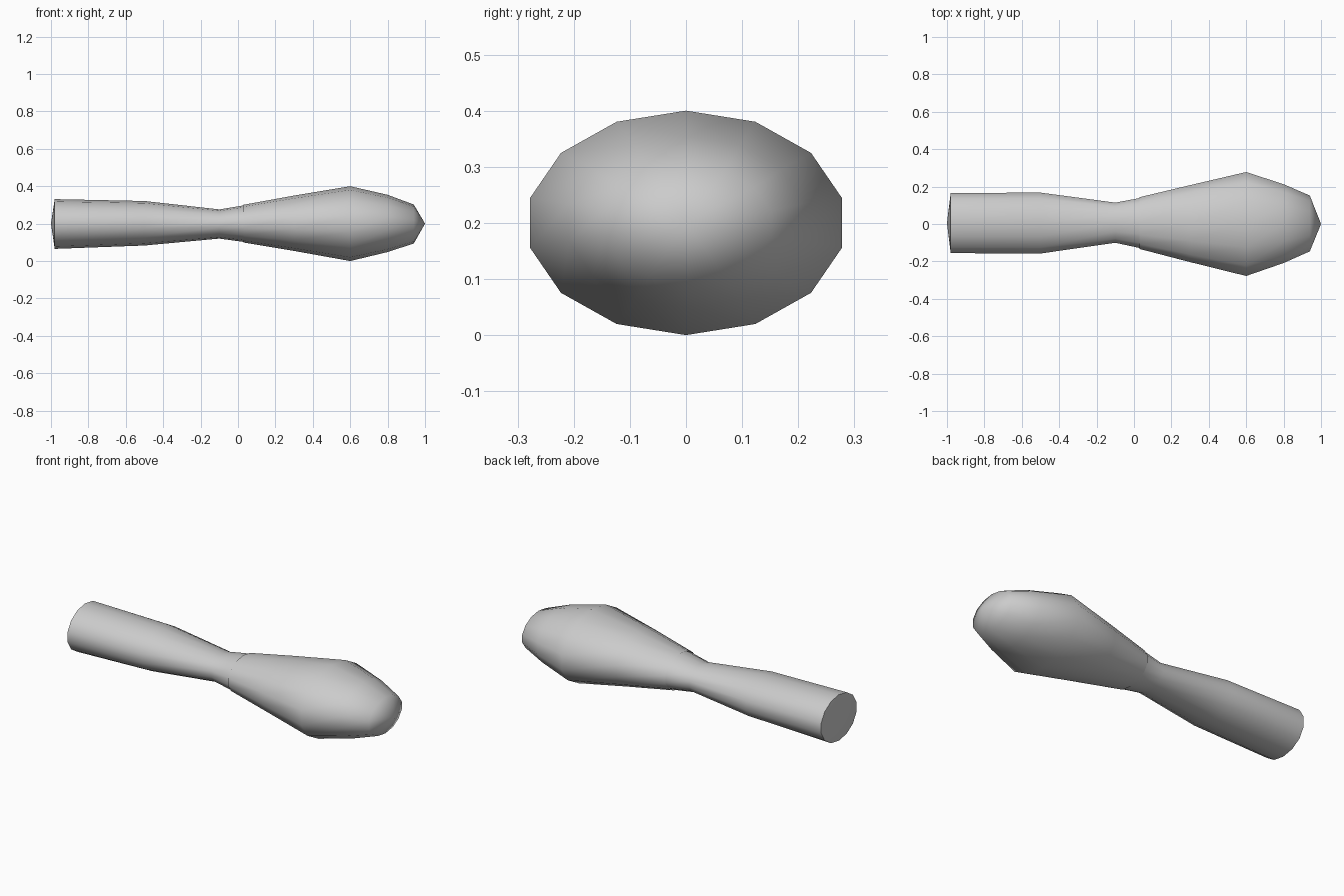
import bpy, bmesh, math

if "Cube" in bpy.data.objects:
    bpy.data.objects.remove(bpy.data.objects["Cube"])

SIDES = 14


def loft(name, sections, start_tip=None, end_tip=None):
    """Skin elliptical rings along x: (x, y centre, z centre, y radius, z radius)."""
    bm = bmesh.new()
    rings = []
    for x, cy, cz, ry, rz in sections:
        rings.append([bm.verts.new((x, cy + ry * math.sin(2 * math.pi * i / SIDES),
                                    cz + rz * math.cos(2 * math.pi * i / SIDES)))
                      for i in range(SIDES)])
    for a, b in zip(rings, rings[1:]):
        for i in range(SIDES):
            j = (i + 1) % SIDES
            bm.faces.new((a[i], a[j], b[j], b[i]))
    for tip, ring in ((start_tip, rings[0]), (end_tip, rings[-1])):
        if tip:
            v = bm.verts.new(tip)
            for i in range(SIDES):
                bm.faces.new((ring[i], ring[(i + 1) % SIDES], v))
    bmesh.ops.recalc_face_normals(bm, faces=bm.faces)
    mesh = bpy.data.meshes.new(name)
    bm.to_mesh(mesh)
    bm.free()
    obj = bpy.data.objects.new(name, mesh)
    bpy.context.collection.objects.link(obj)
    bpy.context.view_layer.objects.active = obj
    obj.select_set(True)
    bpy.ops.object.shade_smooth_by_angle(angle=math.radians(50))
    obj.select_set(False)
    return obj


# Handle with a pinched neck and shallow domed end
loft("handle", [
    (-0.98, 0.005, 0.198, 0.165, 0.133),
    (-0.50, 0.005, 0.202, 0.167, 0.119),
    (-0.10, 0.007, 0.198, 0.110, 0.078),
    (0.04, 0.005, 0.200, 0.139, 0.099),
], start_tip=(-1.0, 0.005, 0.2))

# Bulbous head tapering to a blunt nose
loft("head", [
    (0.03, 0.005, 0.200, 0.142, 0.101),
    (0.30, 0.002, 0.202, 0.211, 0.148),
    (0.60, 0.000, 0.200, 0.285, 0.200),
    (0.80, 0.002, 0.201, 0.216, 0.153),
    (0.94, 0.003, 0.198, 0.153, 0.104),
], end_tip=(1.0, 0.0, 0.2))
